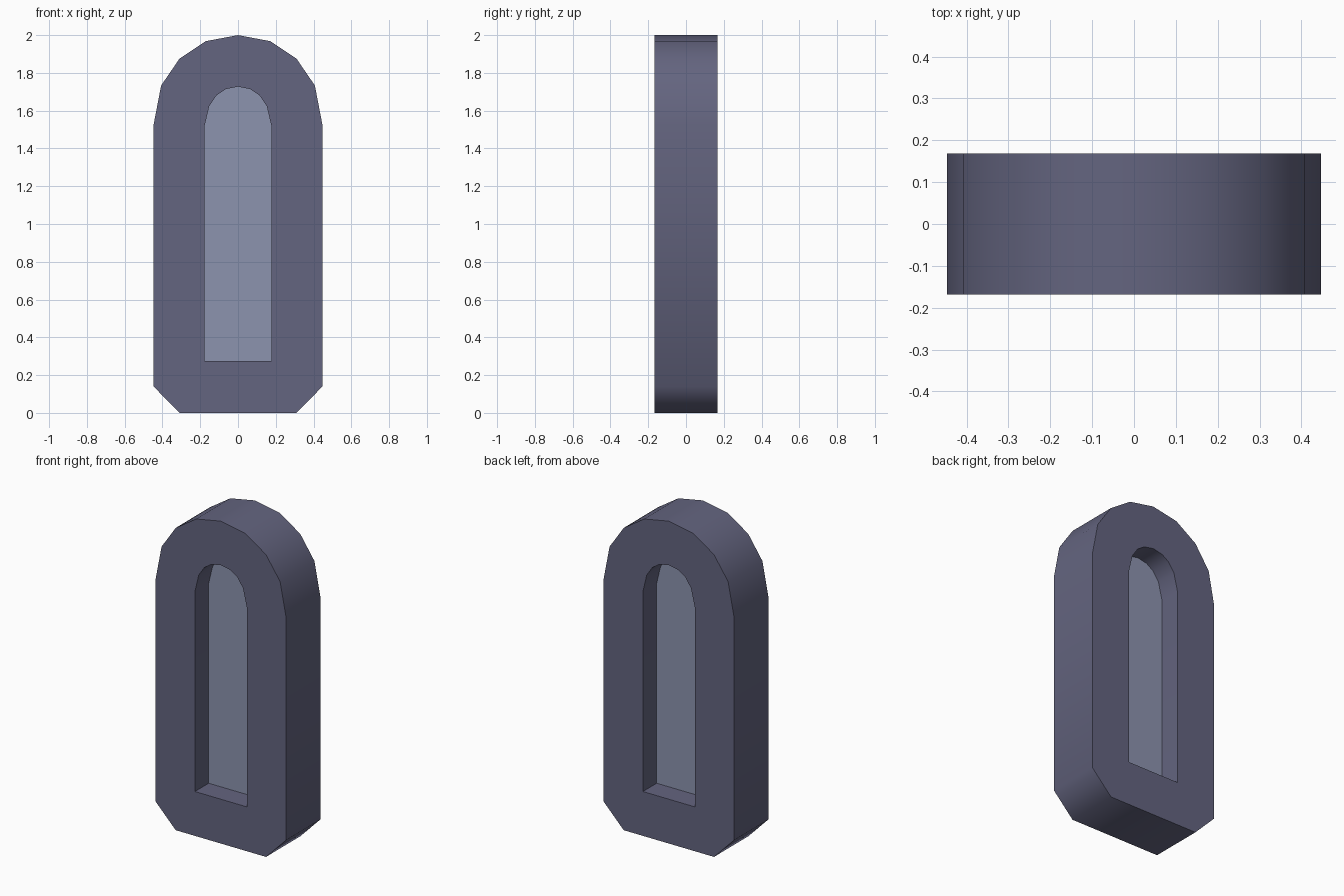
import bpy, bmesh, math

if "Cube" in bpy.data.objects:
    bpy.data.objects.remove(bpy.data.objects["Cube"])


def material(name, colour):
    mat = bpy.data.materials.new(name)
    mat.diffuse_color = (*colour, 1.0)
    mat.use_nodes = True
    mat.node_tree.nodes["Principled BSDF"].inputs["Base Color"].default_value = mat.diffuse_color
    return mat


def mirrored(half):
    # close a right-hand half profile (top centre first) across x = 0
    return half + [(-x, z) for x, z in reversed(half) if x > 0]


def slab(name, loops, half_depth, mat):
    # fill the outline loops (second loop is a hole) and extrude along y
    bm = bmesh.new()
    edges = []
    for loop in loops:
        vs = [bm.verts.new((x, -half_depth, z)) for x, z in loop]
        edges += [bm.edges.new((vs[i - 1], vs[i])) for i in range(len(vs))]
    bmesh.ops.triangle_fill(bm, edges=edges, use_beauty=True, use_dissolve=False)
    ext = bmesh.ops.extrude_face_region(bm, geom=bm.faces[:], use_keep_orig=True)
    for v in ext["geom"]:
        if isinstance(v, bmesh.types.BMVert):
            v.co.y = half_depth
    bmesh.ops.recalc_face_normals(bm, faces=bm.faces[:])
    mesh = bpy.data.meshes.new(name)
    bm.to_mesh(mesh)
    bm.free()
    mesh.materials.append(mat)
    obj = bpy.data.objects.new(name, mesh)
    bpy.context.collection.objects.link(obj)
    bpy.ops.object.select_all(action='DESELECT')
    obj.select_set(True)
    bpy.context.view_layer.objects.active = obj
    bpy.ops.object.shade_smooth_by_angle(angle=math.radians(60))
    return obj


stone = material("slate_frame", (0.127, 0.129, 0.214))
glass = material("pale_glass", (0.265, 0.295, 0.43))

# arched outline with chamfered bottom corners, and the arched opening
outer = mirrored([(0, 2.0), (0.17, 1.968), (0.31, 1.875), (0.407, 1.733),
                  (0.447, 1.525), (0.447, 0.14), (0.31, 0)])
opening = mirrored([(0, 1.727), (0.065, 1.714), (0.113, 1.682), (0.152, 1.625),
                    (0.178, 1.515), (0.178, 0.275)])

# thick frame and recessed pane
slab("window_frame", [outer, opening], 0.168, stone)
slab("window_pane", [opening], 0.033, glass)
